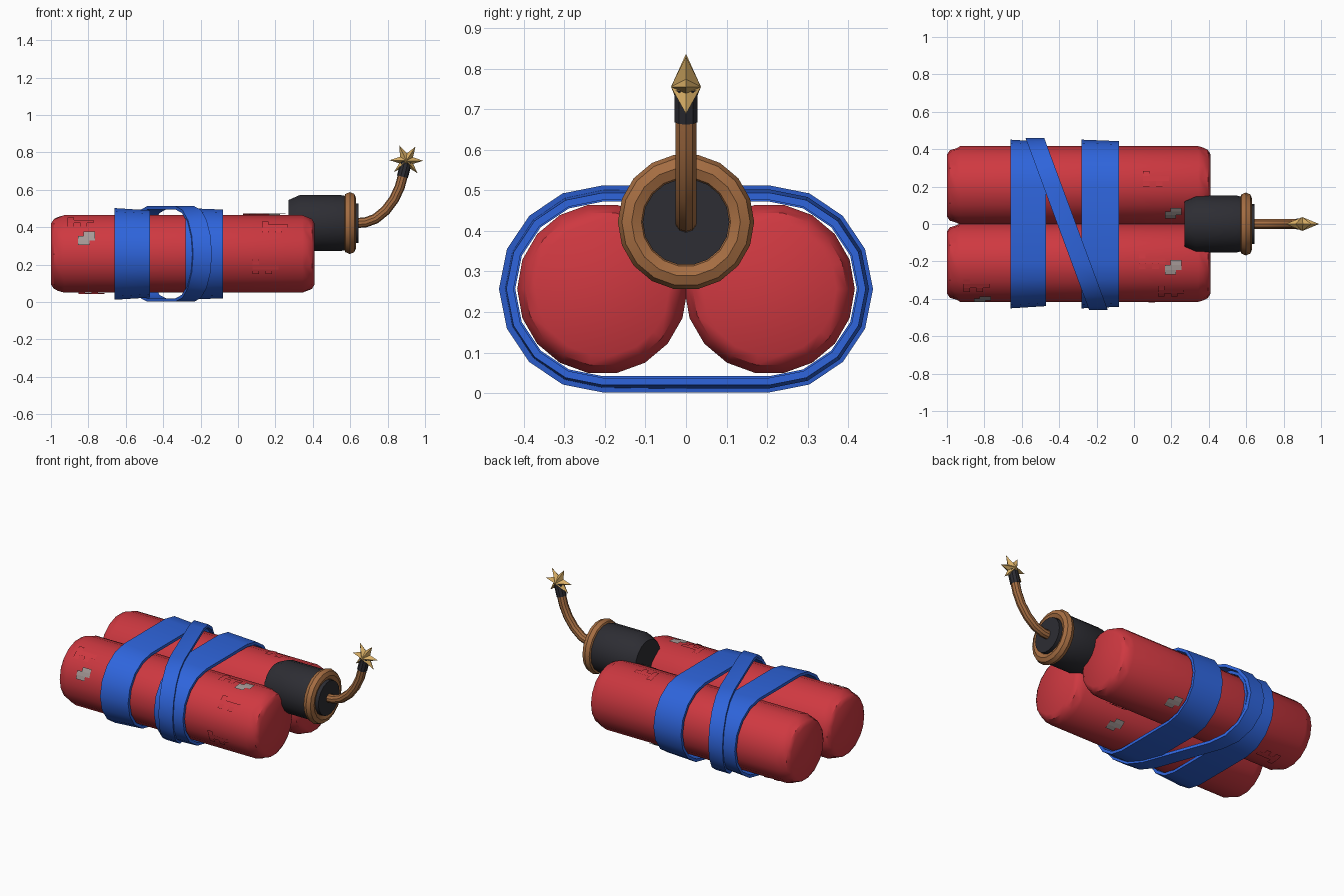
import bpy, bmesh, math
from mathutils import Vector

cube = bpy.data.objects.get("Cube")
if cube:
    bpy.data.objects.remove(cube)


def material(name, rgb):
    m = bpy.data.materials.new(name)
    m.use_nodes = True
    m.diffuse_color = (*rgb, 1)
    bsdf = next(n for n in m.node_tree.nodes if n.type == 'BSDF_PRINCIPLED')
    bsdf.inputs["Base Color"].default_value = (*rgb, 1)
    return m


RED = material("red paper", (0.62, 0.04, 0.052))
BLUE = material("blue tape", (0.028, 0.13, 0.72))
BROWN = material("brown cord", (0.38, 0.155, 0.055))
BLACK = material("charcoal", (0.026, 0.026, 0.033))
GOLD = material("gold spark", (0.68, 0.42, 0.13))
GREY = material("grey scuff", (0.38, 0.32, 0.31))

STICK_Y, STICK_Z, STICK_R = 0.206, 0.257, 0.21
CAP_Z = 0.422


def build(name, verts, faces, mat, smooth=35):
    mesh = bpy.data.meshes.new(name)
    mesh.from_pydata(verts, [], faces)
    bm = bmesh.new()
    bm.from_mesh(mesh)
    bmesh.ops.recalc_face_normals(bm, faces=bm.faces)
    bm.to_mesh(mesh)
    bm.free()
    mesh.materials.append(mat)
    ob = bpy.data.objects.new(name, mesh)
    bpy.context.collection.objects.link(ob)
    if smooth:
        bpy.ops.object.select_all(action='DESELECT')
        ob.select_set(True)
        bpy.context.view_layer.objects.active = ob
        bpy.ops.object.shade_smooth_by_angle(angle=math.radians(smooth))
    return ob


def skin(rings, closed=False):
    """Quads joining equal rings of points; open ends are capped."""
    n, k = len(rings[0]), len(rings)
    verts = [p for ring in rings for p in ring]
    faces = []
    for i in range(k if closed else k - 1):
        a, b = i * n, (i + 1) % k * n
        faces += [(a + j, a + (j + 1) % n, b + (j + 1) % n, b + j) for j in range(n)]
    if not closed:
        faces += [tuple(range(n)), tuple(range((k - 1) * n, k * n))]
    return verts, faces


def lathe(name, profile, y, z, mat, sides=18, closed=False, wave=None):
    """Turn (x, radius) points round a lengthwise axis; wave shifts rings in x."""
    rings = []
    for i, (x, r) in enumerate(profile):
        ring = []
        for j in range(sides):
            a = math.tau * j / sides
            shift = wave.get(i, 0) * (1, -1, 0.3)[j % 3] if wave else 0
            ring.append((x + shift, y + r * math.cos(a), z + r * math.sin(a)))
        rings.append(ring)
    return build(name, *skin(rings, closed), mat)


# Two paper sticks with crimped ends
stick = [(-1, 0.165), (-0.985, 0.188), (-0.955, 0.2), (-0.93, STICK_R),
         (0.345, STICK_R), (0.365, 0.201), (0.395, 0.19), (0.41, 0.165)]
for side, name in ((-1, "front_stick"), (1, "back_stick")):
    lathe(name, stick, side * STICK_Y, STICK_Z, RED, wave={2: 0.009, 5: 0.009})


# Tape loops round both sticks
def tape(name, x_back, x_front, width, radius, flare=0.0):
    arc, thick = 8, 0.018
    rings = []
    for side in (1, -1):
        for i in range(arc + 1):
            a = math.pi * (i / arc - 0.5) + (0 if side > 0 else math.pi)
            c, s = math.cos(a), math.sin(a)
            ring = []
            for edge, r in ((-1, radius), (1, radius - flare),
                            (1, radius - flare - thick), (-1, radius - thick)):
                y = side * STICK_Y + r * c
                t = 0.5 - y / 0.92
                x = x_back + (x_front - x_back) * t + edge * width / 2
                ring.append((x, y, STICK_Z + r * s))
            rings.append(ring)
    build(name, *skin(rings, closed=True), BLUE)


tape("rear_tape", -0.565, -0.565, 0.19, 0.245, 0.012)
tape("middle_tape", -0.18, -0.18, 0.2, 0.245, 0.008)
tape("slanted_tape", -0.53, -0.19, 0.1, 0.255)


# Stepped scuffs and paper flakes hugging the sticks
SHAPES = (((0, 1), (1, 1), (2, 1), (1, 0), (2, 0), (0, 2), (1, 2)),
          ((0, 0), (0, 1), (1, 1), (2, 1), (2, 2), (3, 1), (0, 2)))


def scuff(name, side, x, degrees, mat, shape, lift):
    step, turn = (0.03, 0.12) if mat == GREY else (0.035, 0.13)
    verts, faces = [], []
    for u, v in SHAPES[shape]:
        base = len(verts)
        for du, dv in ((0, 0), (1, 0), (1, 1), (0, 1)):
            a = math.radians(degrees) + (v + dv - 1.5) * turn
            r = STICK_R + lift
            verts.append((x + (u + du - 1.5) * step, side * STICK_Y + r * math.cos(a),
                          STICK_Z + r * math.sin(a)))
        faces.append(tuple(range(base, base + 4)))
    build(name, verts, faces, mat)


greys = ((-1, -0.81, 157), (-1, 0.21, 97), (1, 0.21, 134), (1, -0.02, -55), (-1, 0.07, -55))
reds = ((-1, -0.86, 126), (-1, 0.18, 137), (-1, 0.13, 199), (-1, 0.08, 88),
        (1, 0.2, -126), (1, -0.8, -80), (1, 0.1, 80))
for i, (side, x, deg) in enumerate(greys):
    scuff(f"grey_scuff_{i + 1}", side, x, deg, GREY, 0, 0.006)
for i, (side, x, deg) in enumerate(reds):
    scuff(f"paper_flake_{i + 1}", side, x, deg, RED, 1, 0.005)

# Cap, its rolled rim and face plate
lathe("cap", [(0.27, 0.125), (0.33, 0.152), (0.55, 0.152), (0.6, 0.14)], 0, CAP_Z, BLACK)
rim = [(0.598 + 0.034 * math.cos(math.tau * i / 8), 0.134 + 0.034 * math.sin(math.tau * i / 8))
       for i in range(8)]
lathe("cap_rim", rim, 0, CAP_Z, BROWN, closed=True)
lathe("cap_face", [(0.6, 0.107), (0.643, 0.107)], 0, CAP_Z, BLACK)


# Fuse cord and charred end
def tube(name, path, radius, mat, sides=10):
    pts = [Vector((x, 0, z)) for x, z in path]
    rings = []
    for i, p in enumerate(pts):
        d = (pts[min(i + 1, len(pts) - 1)] - pts[max(i - 1, 0)]).normalized()
        up = Vector((-d.z, 0, d.x))
        rings.append([p + radius * (up * math.cos(math.tau * j / sides)
                      + Vector((0, 1, 0)) * math.sin(math.tau * j / sides)) for j in range(sides)])
    build(name, *skin(rings), mat)


tube("fuse", [(0.62, CAP_Z), (0.68, 0.425), (0.735, 0.445), (0.79, 0.49), (0.835, 0.55),
              (0.865, 0.615), (0.884, 0.685)], 0.027, BROWN)
tube("charred_tip", [(0.879, 0.67), (0.89, 0.71), (0.9, 0.75)], 0.03, BLACK)

# Spark: a faceted star, thick in the middle
centre = Vector((0.9, 0, 0.755))
tips = [0, 57, 115, 178, 222, 266, 312]
outline = []
for i, deg in enumerate(tips):
    following = tips[i + 1] if i + 1 < len(tips) else 360
    for ang, r in ((deg, 0.09), ((deg + following) / 2, 0.04)):
        a = math.radians(ang)
        outline.append(centre + Vector((math.cos(a), 0, math.sin(a))) * r)
n = len(outline)
verts = outline + [centre + Vector((0, s * 0.037, 0)) for s in (-1, 1)]
faces = [(i, (i + 1) % n, n + s) for i in range(n) for s in (0, 1)]
build("spark", verts, faces, GOLD, smooth=0)
